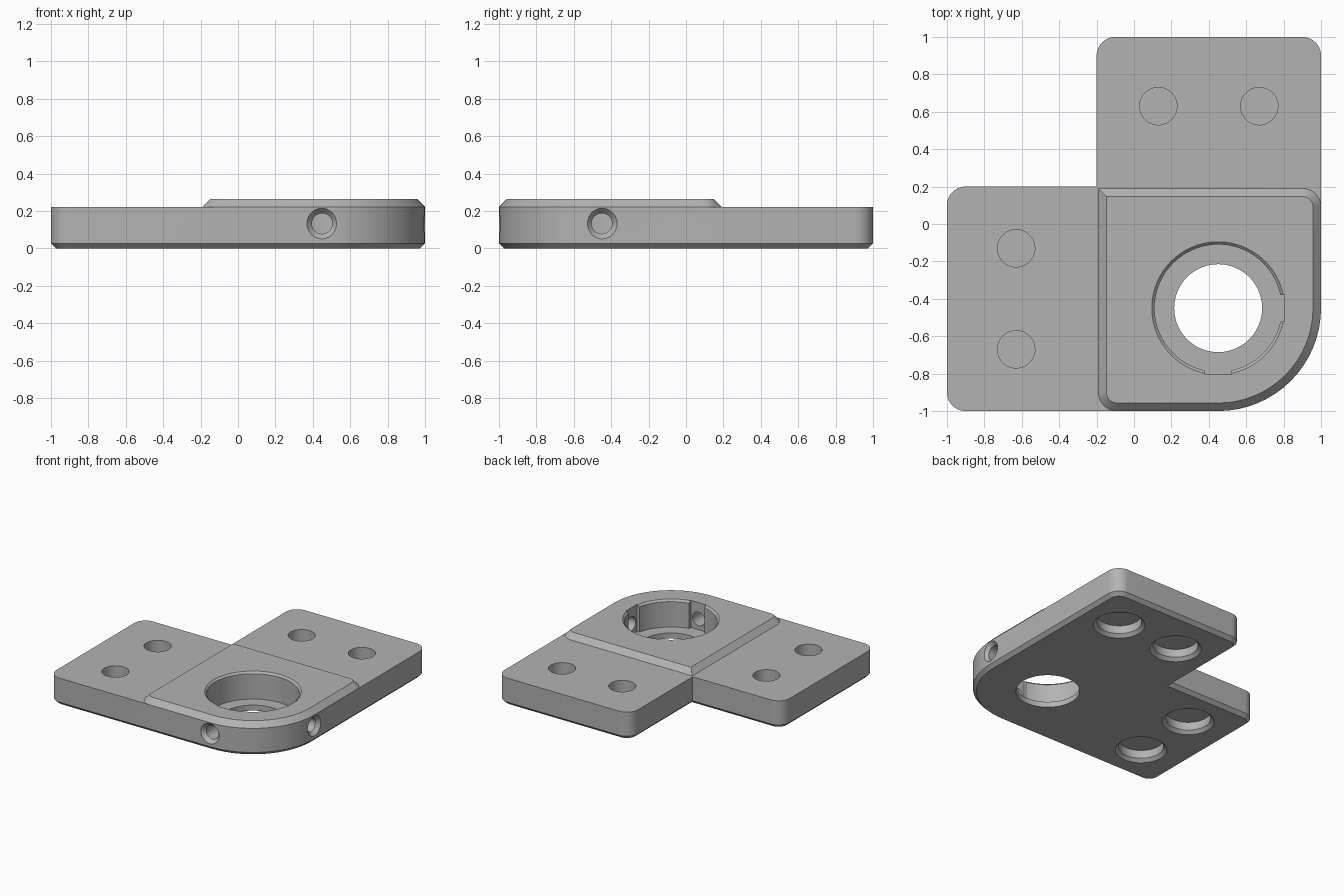
import bpy, bmesh
from math import sin, cos, pi
from mathutils import Vector, Matrix

default = bpy.data.objects.get("Cube")
if default:
    bpy.data.objects.remove(default, do_unlink=True)

grey = bpy.data.materials.new("plain_grey")
grey.use_nodes = True
colour = (0.45, 0.45, 0.45, 1)
grey.diffuse_color = colour
grey.node_tree.nodes["Principled BSDF"].inputs["Base Color"].default_value = colour


def loft(name, rings):
    """Closed solid through a stack of equal-length rings."""
    bm = bmesh.new()
    rows = [[bm.verts.new(p) for p in ring] for ring in rings]
    n = len(rows[0])
    for low, high in zip(rows, rows[1:]):
        for i in range(n):
            j = (i + 1) % n
            bm.faces.new((low[i], low[j], high[j], high[i]))
    bm.faces.new(rows[0][::-1])
    bm.faces.new(rows[-1])
    bmesh.ops.recalc_face_normals(bm, faces=bm.faces)
    mesh = bpy.data.meshes.new(name)
    bm.to_mesh(mesh)
    bm.free()
    mesh.materials.append(grey)
    obj = bpy.data.objects.new(name, mesh)
    bpy.context.collection.objects.link(obj)
    return obj


def outline(corners, inset, z, steps=16):
    """Counter-clockwise right-angled outline, corners (x, y, radius), moved inward."""
    ring = []
    for i, (x, y, r) in enumerate(corners):
        p = Vector((x, y))
        to = (p - Vector(corners[i - 1][:2])).normalized()
        away = (Vector(corners[(i + 1) % len(corners)][:2]) - p).normalized()
        # Inward normal is the left side of each edge
        p += inset * (Vector((-to.y, to.x)) + Vector((-away.y, away.x)))
        if r == 0:
            ring.append((p.x, p.y, z))
            continue
        r -= inset
        centre = p + r * (away - to)
        for k in range(steps + 1):
            a = pi / 2 * k / steps
            q = centre + r * (to * sin(a) - away * cos(a))
            ring.append((q.x, q.y, z))
    return ring


def turned(name, profile, matrix, sides=64):
    """Solid of revolution from (radius, height) pairs."""
    return loft(name, [[matrix @ Vector((r * cos(2 * pi * i / sides),
                                         r * sin(2 * pi * i / sides), h))
                        for i in range(sides)] for r, h in profile])


def combine(target, tool, operation):
    """Apply an exact boolean and remove the tool."""
    tool.hide_render = True
    mod = target.modifiers.new("combine", 'BOOLEAN')
    mod.operation, mod.solver, mod.object = operation, 'EXACT', tool
    bpy.context.view_layer.update()
    graph = bpy.context.evaluated_depsgraph_get()
    mesh = bpy.data.meshes.new_from_object(target.evaluated_get(graph))
    target.modifiers.clear()
    target.data = mesh
    bpy.data.objects.remove(tool, do_unlink=True)


TOP, PAD, EDGE = 0.222, 0.265, 0.027
BORE = 0.45      # bore centre is at (BORE, -BORE)

# L-shaped plate with a chamfered underside
plate_corners = [(-1, -1, 0.1), (1, -1, 0.55), (1, 1, 0.1),
                 (-0.2, 1, 0.1), (-0.2, 0.2, 0), (-1, 0.2, 0.1)]
bracket = loft("corner_bracket", [outline(plate_corners, EDGE, 0),
                                  outline(plate_corners, 0, EDGE),
                                  outline(plate_corners, 0, TOP)])

# Raised pad with sloping edges
pad_corners = [(-0.19, -1, 0.1), (1, -1, 0.55), (1, 0.19, 0.1), (-0.19, 0.19, 0)]
pad = loft("raised_pad", [outline(pad_corners, 0, TOP),
                          outline(pad_corners, PAD - TOP, PAD)])
combine(bracket, pad, 'UNION')

# Bearing pocket with a chamfered rim, and the through hole below it
centre = Matrix.Translation((BORE, -BORE, 0))
floor, wall, rim = 0.045, 0.34, 0.355
combine(bracket, turned("pocket", [(wall, floor), (wall, PAD - 0.015), (rim, PAD),
                                   (rim, PAD + 0.1)], centre, 96), 'DIFFERENCE')
combine(bracket, turned("through_hole", [(0.235, -0.1), (0.235, 0.1)], centre, 96),
        'DIFFERENCE')

# Nut slots and countersunk clamp screw holes, towards the front and the left
for angle in (0, -pi / 2):
    turn = centre @ Matrix.Rotation(angle, 4, 'Z')
    slot = [(0.25, -0.07), (rim, -0.07), (rim, 0.07), (0.25, 0.07)]
    combine(bracket, loft("nut_slot", [[turn @ Vector((x, y, z)) for x, y in slot]
                                       for z in (floor, PAD + 0.1)]), 'DIFFERENCE')
    axis = turn @ Matrix.Translation((0, 0, 0.133)) @ Matrix.Rotation(pi / 2, 4, 'Y')
    combine(bracket, turned("screw_hole", [(0.055, 0.3), (0.055, 0.52), (0.082, 0.55),
                                           (0.082, 0.6)], axis, 48), 'DIFFERENCE')

# Mounting holes: blind from above, chamfered counterbore from below
for x, y in ((0.13, 0.63), (0.67, 0.63), (-0.63, -0.13), (-0.63, -0.67)):
    spot = Matrix.Translation((x, y, 0))
    combine(bracket, turned("bolt_hole", [(0.1, 0.1), (0.1, 0.4)], spot), 'DIFFERENCE')
    combine(bracket, turned("counterbore", [(0.19, -0.1), (0.19, 0), (0.165, 0.025),
                                            (0.165, 0.09)], spot), 'DIFFERENCE')

# Smooth curved walls, keep edges crisp
bpy.ops.object.select_all(action='DESELECT')
bracket.select_set(True)
bpy.context.view_layer.objects.active = bracket
bpy.ops.object.shade_smooth_by_angle(angle=pi / 7)
